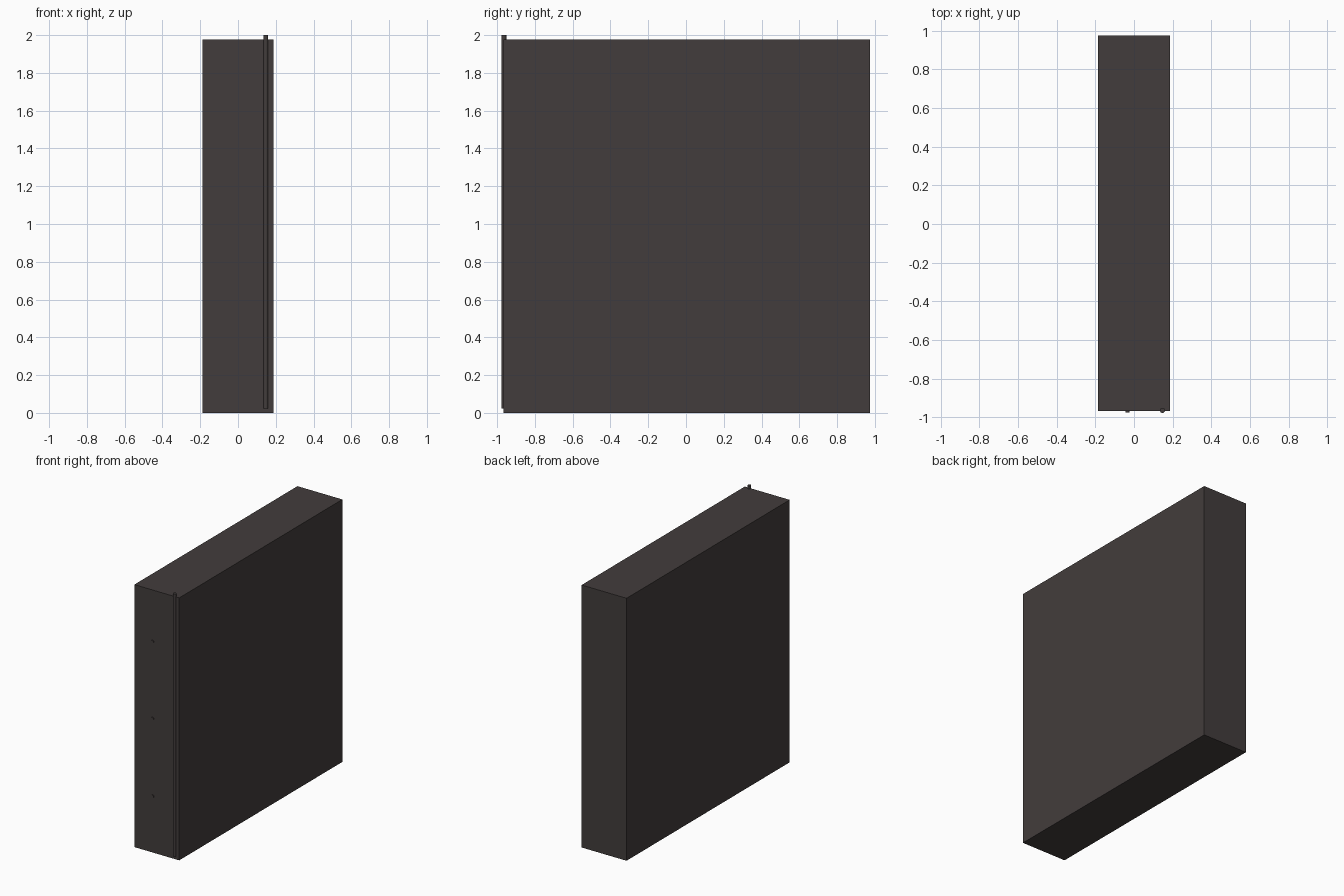
import bpy
import math

if "Cube" in bpy.data.objects:
    bpy.data.objects.remove(bpy.data.objects["Cube"])

# single dark warm grey for everything
mat = bpy.data.materials.new("dark warm grey")
mat.diffuse_color = (0.055, 0.046, 0.045, 1)
mat.use_nodes = True
mat.node_tree.nodes["Principled BSDF"].inputs["Base Color"].default_value = mat.diffuse_color


def finish(name):
    ob = bpy.context.object
    ob.name = name
    ob.data.materials.append(mat)
    return ob


# main slab: flat-sided block
FRONT, BACK, TOP = -0.967, 0.975, 1.978
bpy.ops.mesh.primitive_cube_add(size=1, location=(0, (FRONT + BACK) / 2, TOP / 2))
slab = finish("slab_body")
slab.scale = (0.374, BACK - FRONT, TOP)
bpy.ops.object.transform_apply(location=False, rotation=False, scale=True)

# thin rod half sunk into the front edge, standing slightly above the top
bpy.ops.mesh.primitive_cylinder_add(vertices=16, radius=0.013, depth=1.978,
                                    location=(0.147, -0.964, 1.011))
finish("edge_rod")
bpy.ops.object.shade_smooth_by_angle(angle=math.radians(40))

# three small round studs down the front face
for i, z in enumerate((0.425, 1.01, 1.59)):
    bpy.ops.mesh.primitive_cylinder_add(vertices=16, radius=0.011, depth=0.014,
                                        location=(-0.034, FRONT, z),
                                        rotation=(math.pi / 2, 0, 0))
    finish(f"front_stud_{i + 1}")
    bpy.ops.object.shade_smooth_by_angle(angle=math.radians(40))
